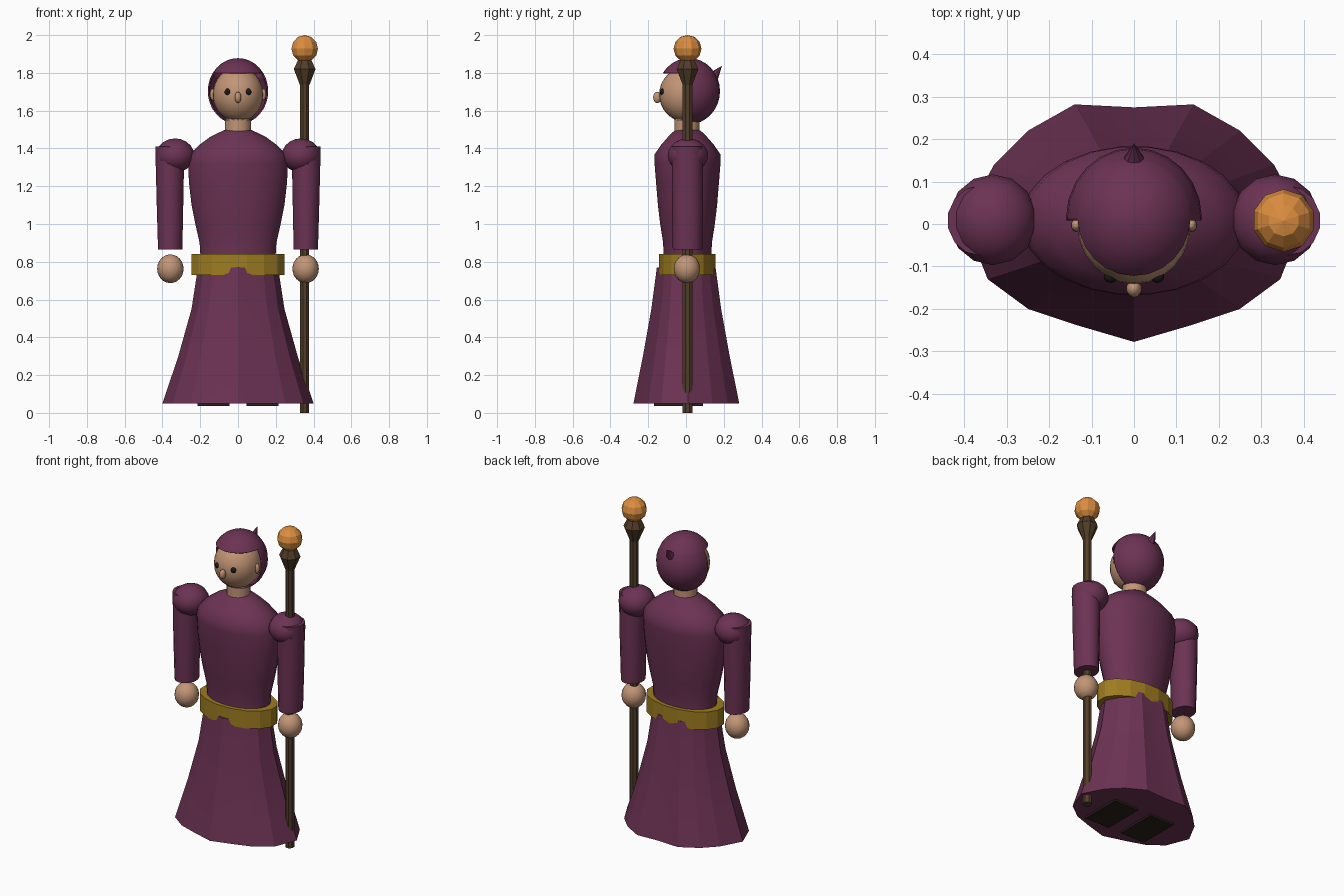
import bpy, bmesh, math
from mathutils import Vector

if "Cube" in bpy.data.objects:
    bpy.data.objects.remove(bpy.data.objects["Cube"])


def material(name, rgb):
    m = bpy.data.materials.new(name)
    m.diffuse_color = (*rgb, 1)
    m.use_nodes = True
    m.node_tree.nodes["Principled BSDF"].inputs["Base Color"].default_value = m.diffuse_color
    return m


PURPLE = material("purple cloth", (0.15, 0.032, 0.088))
SKIN = material("skin", (0.54, 0.30, 0.18))
GOLD = material("belt gold", (0.34, 0.20, 0.014))
ORANGE = material("orange orb", (0.72, 0.27, 0.05))
WOOD = material("dark wood", (0.085, 0.047, 0.022))
SHOE = material("shoe leather", (0.022, 0.014, 0.011))
BLACK = material("eye black", (0.012, 0.010, 0.012))


def finish(name, bm, mat, smooth=None):
    bmesh.ops.recalc_face_normals(bm, faces=bm.faces)
    mesh = bpy.data.meshes.new(name)
    bm.to_mesh(mesh)
    bm.free()
    mesh.materials.append(mat)
    ob = bpy.data.objects.new(name, mesh)
    bpy.context.collection.objects.link(ob)
    if smooth:
        bpy.ops.object.select_all(action='DESELECT')
        bpy.context.view_layer.objects.active = ob
        ob.select_set(True)
        bpy.ops.object.shade_smooth_by_angle(angle=math.radians(smooth))
    return ob


def skin_rings(name, rings, mat, smooth=None):
    """Joins stacked rings of points and caps both ends."""
    bm = bmesh.new()
    vs = [[bm.verts.new(p) for p in ring] for ring in rings]
    n = len(vs[0])
    for a, b in zip(vs, vs[1:]):
        for i in range(n):
            j = (i + 1) % n
            bm.faces.new((a[i], a[j], b[j], b[i]))
    bm.faces.new(vs[0])
    bm.faces.new(vs[-1])
    return finish(name, bm, mat, smooth)


def ellipse(cx, cy, z, rx, ry, n):
    return [(cx + rx * math.cos(2 * math.pi * (i + 0.5) / n),
             cy + ry * math.sin(2 * math.pi * (i + 0.5) / n), z) for i in range(n)]


def ball(name, c, r, mat, seg=20, rows=12, smooth=60):
    bm = bmesh.new()
    bmesh.ops.create_uvsphere(bm, u_segments=seg, v_segments=rows, radius=1)
    for v in bm.verts:
        v.co = Vector(c) + Vector([v.co[k] * r[k] for k in range(3)])
    return finish(name, bm, mat, smooth)


# Skirt: faceted hem narrowing to the waist
half = [(0, -.278), (.14, -.237), (.25, -.20), (.345, -.13), (.40, .01),
        (.33, .14), (.25, .22), (.14, .282), (0, .275)]
hem = half + [(-x, y) for x, y in half[-2:0:-1]]
skirt = []
for z, sx, sy in [(.05, 1, 1), (.30, .79, .82), (.55, .615, .66), (.77, .53, .555)]:
    skirt.append([(x * sx, y * sy, z) for x, y in hem])
skin_rings("skirt", skirt, PURPLE, 15)

# Torso
torso = [(.74, .20, .13), (.82, .20, .128), (.90, .205, .13), (1.0, .228, .146),
         (1.1, .248, .158), (1.22, .262, .168), (1.32, .266, .176), (1.37, .255, .175),
         (1.42, .205, .14), (1.46, .15, .105), (1.485, .10, .08), (1.50, .065, .06)]
skin_rings("torso", [ellipse(0, .008, z, a, b, 24) for z, a, b in torso], PURPLE, 50)

# Belt
skin_rings("belt", [ellipse(0, .007, z, .25, .153, 16) for z in (.73, .84)], GOLD)

# Neck and head
skin_rings("neck", [ellipse(0, .005, z, .07, .068, 16) for z in (1.47, 1.58)], SKIN, 40)
ball("head", (0, .0, 1.685), (.134, .142, .145), SKIN, 24, 16)
ball("nose", (0, -.152, 1.67), (.018, .022, .030), SKIN, 10, 8)

# Hood: shell with a face opening cut from the front
bm = bmesh.new()
bmesh.ops.create_uvsphere(bm, u_segments=24, v_segments=16, radius=1)
for v in bm.verts:
    v.co = (v.co.x * .16, .015 + v.co.y * .165, 1.703 + v.co.z * .175)
for co, no in [((0, .008, 0), (0, 1, 0)), ((0, 0, 1.80), (0, 0, 1)), ((0, 0, 1.55), (0, 0, 1))]:
    bmesh.ops.bisect_plane(bm, geom=bm.verts[:] + bm.edges[:] + bm.faces[:],
                           plane_co=co, plane_no=no)
opening = [f for f in bm.faces if f.calc_center_median().y < .008
           and 1.55 < f.calc_center_median().z < 1.80]
bmesh.ops.delete(bm, geom=opening, context='FACES')
hood = finish("hood", bm, PURPLE, 50)
shell = hood.modifiers.new("thickness", 'SOLIDIFY')
shell.thickness = .008
shell.offset = -1

# Small peak on the back of the hood
bm = bmesh.new()
bmesh.ops.create_cone(bm, segments=8, radius1=.030, radius2=0, depth=.075, cap_ends=True)
direction = Vector((0, .62, .78))
turn = direction.to_track_quat('Z', 'Y')
for v in bm.verts:
    v.co = turn @ v.co + Vector((0, .167, 1.808))
finish("hood_peak", bm, PURPLE)

# Paired parts
for side, s in (("left", -1), ("right", 1)):
    ball(side + "_eye", (s * .055, -.123, 1.70), (.017, .016, .017), BLACK, 10, 8)
    ball(side + "_ear", (s * .136, -.003, 1.685), (.013, .016, .030), SKIN, 10, 8)
    ball(side + "_shoulder", (s * .333, .010, 1.363), (.104, .107, .09), PURPLE, 14, 10)
    sleeve = [(.865, .359, .066, .078), (1.1, .360, .072, .083), (1.41, .361, .079, .083)]
    skin_rings(side + "_sleeve",
               [ellipse(s * x, .008, z, a, b, 14) for z, x, a, b in sleeve], PURPLE, 40)
    ball(side + "_hand", (s * .358, .005, .763), (.070, .070, .076), SKIN, 16, 12)
    # Shoe sole peeking below the hem
    bm = bmesh.new()
    bmesh.ops.create_cube(bm, size=1)
    for v in bm.verts:
        v.co = (s * .13 + v.co.x * .17, -.04 + v.co.y * .26, .07 + v.co.z * .065)
    finish(side + "_shoe", bm, SHOE)

# Staff with flared collar and faceted orb
SX, SY = .353, .008
skin_rings("staff", [ellipse(SX, SY, z, .026, .028, 8) for z in (0, 1.80)], WOOD)
skin_rings("staff_collar", [ellipse(SX, SY, z, r, r, 8) for z, r in
                            ((1.735, .027), (1.82, .062), (1.875, .035))], WOOD)
ball("staff_orb", (SX, SY, 1.928), (.074, .074, .072), ORANGE, 10, 6, None)
